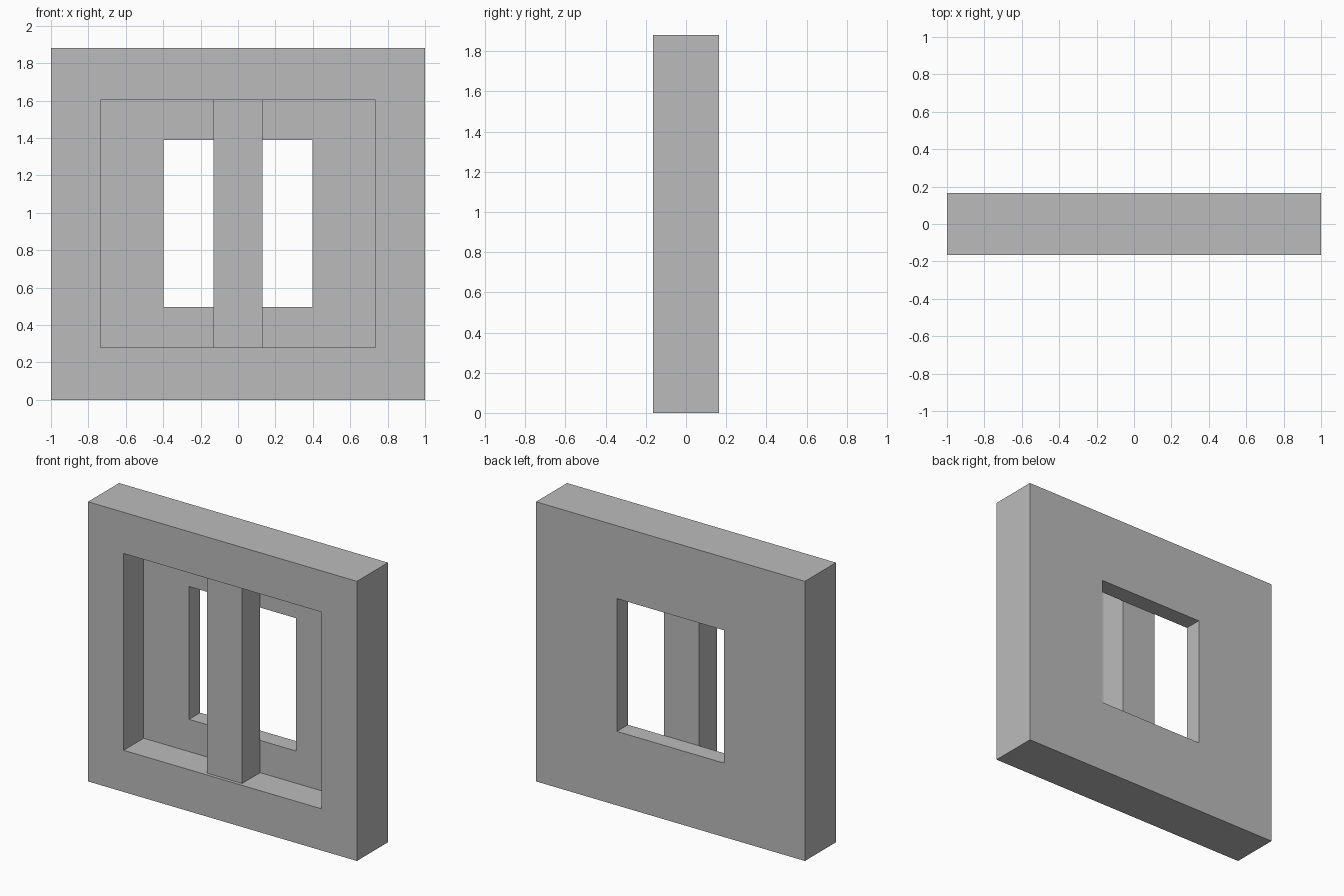
import bpy
import bmesh

cube = bpy.data.objects.get("Cube")
if cube:
    bpy.data.objects.remove(cube, do_unlink=True)

# Single stone grey
grey = bpy.data.materials.new("stone_grey")
grey.use_nodes = True
colour = (0.5, 0.5, 0.5, 1.0)
grey.diffuse_color = colour
grey.node_tree.nodes["Principled BSDF"].inputs["Base Color"].default_value = colour

# Depths from front to back
FRONT, BAR_FRONT, FLOOR, BACK = -0.165, -0.143, 0.048, 0.165
# Rectangles as half width, bottom, top
OUTER = (1.0, 0.0, 1.88)
RECESS = (0.735, 0.28, 1.603)
OPENING = (0.398, 0.497, 1.39)
BAR = (0.131, 0.28, 1.603)


def add_ring(bm, rect, y):
    w, low, high = rect
    return [bm.verts.new((x, y, z))
            for x, z in ((-w, low), (w, low), (w, high), (-w, high))]


def bridge(bm, a, b):
    for i in range(4):
        j = (i + 1) % 4
        bm.faces.new((a[i], a[j], b[j], b[i]))


def finish(bm, name):
    bmesh.ops.recalc_face_normals(bm, faces=bm.faces)
    mesh = bpy.data.meshes.new(name)
    bm.to_mesh(mesh)
    bm.free()
    mesh.materials.append(grey)
    obj = bpy.data.objects.new(name, mesh)
    bpy.context.collection.objects.link(obj)


# Window frame: a stepped cross-section swept around the opening
bm = bmesh.new()
steps = [(OUTER, BACK), (OUTER, FRONT), (RECESS, FRONT),
         (RECESS, FLOOR), (OPENING, FLOOR), (OPENING, BACK)]
rings = [add_ring(bm, rect, y) for rect, y in steps]
for i, ring in enumerate(rings):
    bridge(bm, ring, rings[(i + 1) % len(rings)])
finish(bm, "window_frame")

# Upright bar standing in the recess
bm = bmesh.new()
front = add_ring(bm, BAR, BAR_FRONT)
back = add_ring(bm, BAR, FLOOR)
bridge(bm, front, back)
bm.faces.new(front)
bm.faces.new(back)
finish(bm, "centre_bar")
